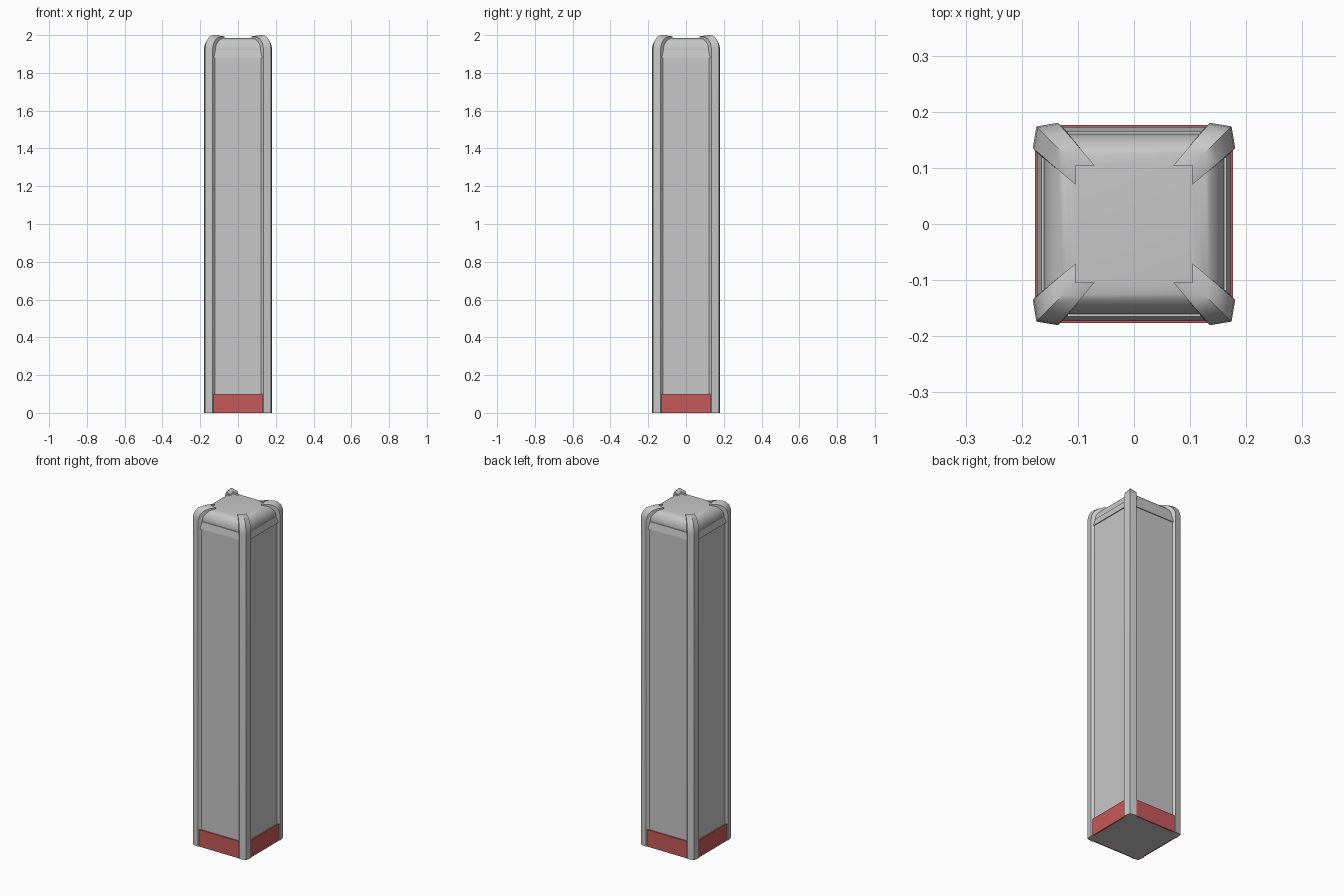
import bpy, bmesh, math
from mathutils import Vector, Matrix

cube = bpy.data.objects.get("Cube")
if cube:
    bpy.data.objects.remove(cube, do_unlink=True)


def make_material(name, rgb):
    mat = bpy.data.materials.new(name)
    mat.use_nodes = True
    color = (*rgb, 1)
    mat.diffuse_color = color
    bsdf = mat.node_tree.nodes["Principled BSDF"]
    bsdf.inputs["Base Color"].default_value = color
    bsdf.inputs["Roughness"].default_value = 0.6
    return mat


GREY = make_material("grey metal", (0.57, 0.57, 0.57))
RED = make_material("red band", (0.57, 0.10, 0.10))


def loft(name, sections, mat, smooth=True):
    """Skin closed sections of equal length and cap both ends."""
    bm = bmesh.new()
    rings = [[bm.verts.new(p) for p in s] for s in sections]
    for a, b in zip(rings, rings[1:]):
        n = len(a)
        for i in range(n):
            j = (i + 1) % n
            bm.faces.new((a[i], a[j], b[j], b[i]))
    bm.faces.new(rings[0][::-1])
    bm.faces.new(rings[-1])
    bmesh.ops.recalc_face_normals(bm, faces=bm.faces)
    mesh = bpy.data.meshes.new(name)
    bm.to_mesh(mesh)
    bm.free()
    mesh.materials.append(mat)
    obj = bpy.data.objects.new(name, mesh)
    bpy.context.collection.objects.link(obj)
    if smooth:
        bpy.ops.object.select_all(action="DESELECT")
        obj.select_set(True)
        bpy.context.view_layer.objects.active = obj
        bpy.ops.object.shade_smooth_by_angle(angle=math.radians(30))
    return obj


def square(half, z):
    return [(sx * half, sy * half, z) for sx, sy in ((-1, -1), (1, -1), (1, 1), (-1, 1))]


# Main shaft
loft("shaft", [square(0.168, 0), square(0.168, 1.88)], GREY, False)

# Sloped collar below the cap
loft("collar", [square(0.173, 1.88), square(0.165, 1.92)], GREY, False)

# Rounded cap: quarter ellipse from the side to the flat top
cap = [square(0.160, 1.915)]
for i in range(9):
    t = math.radians(90) * i / 8
    cap.append(square(0.105 + 0.055 * math.cos(t), 1.925 + 0.06 * math.sin(t)))
loft("cap", cap, GREY)

# Corner ribs: angled strip that rises, then curls inward and ends in a notch
# (ridge distance, ridge height, edge distance, edge height, half width, tilt)
STEPS = (
    (0.246, 0.0, 0.223, 0.0, 0.032, 0),
    (0.246, 1.925, 0.223, 1.92, 0.032, 0),
    (0.243, 1.95, 0.220, 1.942, 0.032, 20),
    (0.234, 1.972, 0.212, 1.960, 0.031, 42),
    (0.219, 1.988, 0.199, 1.975, 0.030, 60),
    (0.200, 1.997, 0.181, 1.985, 0.029, 75),
    (0.178, 2.0, 0.158, 1.991, 0.027, 90),
    (0.148, 1.998, 0.124, 1.993, 0.024, 90),
)


def rib_section(step, turn):
    ridge_d, ridge_z, edge_d, edge_z, half, tilt = step
    a = math.radians(tilt)
    inward = Vector((-math.cos(a), 0, -math.sin(a))) * 0.022
    outer = [Vector((edge_d, -half, edge_z)),
             Vector((ridge_d, 0, ridge_z)),
             Vector((edge_d, half, edge_z))]
    inner = [p + inward for p in reversed(outer)]
    return [turn @ p for p in outer + inner]


for i, label in enumerate(("back_left", "back_right", "front_right", "front_left")):
    turn = Matrix.Rotation(math.radians(45 + 90 * i), 3, "Z")
    loft(label + "_rib", [rib_section(s, turn) for s in STEPS], GREY)

# Red plates around the foot, between the ribs
for i, label in enumerate(("front", "left", "back", "right")):
    turn = Matrix.Rotation(math.radians(90 * i), 3, "Z")
    ends = []
    for z in (0, 0.1):
        ends.append([turn @ Vector((x, y, z)) for x, y in
                     ((-0.14, -0.176), (0.14, -0.176), (0.14, -0.167), (-0.14, -0.167))])
    loft(label + "_foot_band", ends, RED, False)
